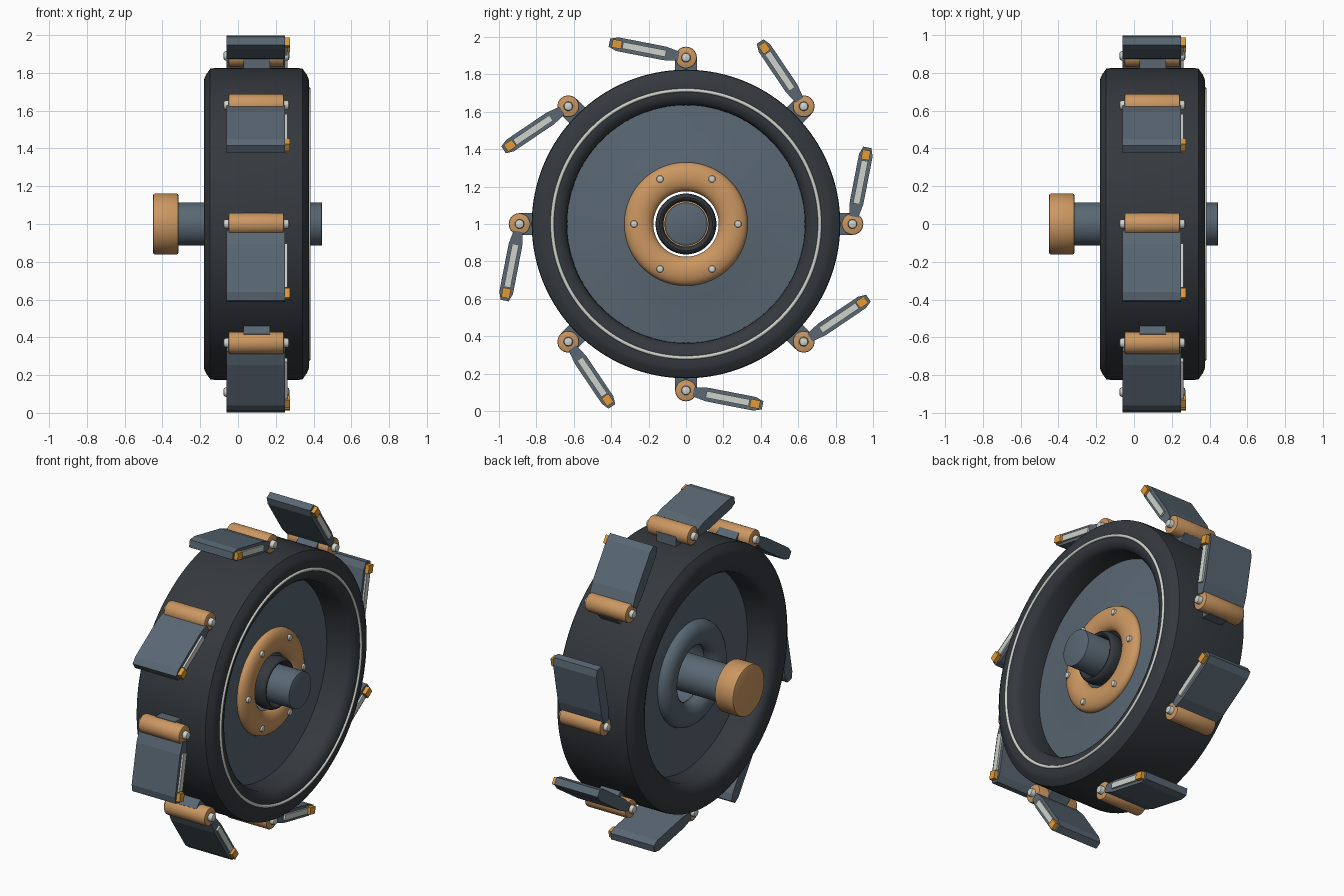
import bpy, bmesh
from math import sin, cos, pi, radians
from mathutils import Matrix, Vector

if "Cube" in bpy.data.objects:
    bpy.data.objects.remove(bpy.data.objects["Cube"])

C = Vector((0, 0, 1))  # wheel centre; the axle runs along x


def material(name, rgb):
    m = bpy.data.materials.new(name)
    m.diffuse_color = (*rgb, 1)
    m.use_nodes = True
    m.node_tree.nodes["Principled BSDF"].inputs["Base Color"].default_value = m.diffuse_color
    return m


SLATE = material("slate", (0.10, 0.135, 0.17))
RUBBER = material("rubber", (0.035, 0.041, 0.048))
COPPER = material("copper", (0.60, 0.31, 0.12))
PALE = material("pale", (0.62, 0.65, 0.60))
AMBER = material("amber", (0.75, 0.33, 0.04))


def finish(name, bm, mat, smooth=True):
    bmesh.ops.recalc_face_normals(bm, faces=bm.faces)
    me = bpy.data.meshes.new(name)
    bm.to_mesh(me)
    bm.free()
    me.materials.append(mat)
    ob = bpy.data.objects.new(name, me)
    bpy.context.collection.objects.link(ob)
    if smooth:
        bpy.ops.object.select_all(action='DESELECT')
        ob.select_set(True)
        bpy.context.view_layer.objects.active = ob
        bpy.ops.object.shade_smooth_by_angle(angle=radians(40))
    return ob


def lathe(name, profile, mat, centre=C, n=96):
    """Revolve a closed (x, radius) profile; points with radius 0 become caps."""
    bm = bmesh.new()
    rings = []
    for x, r in profile:
        if r == 0:
            rings.append([bm.verts.new(centre + Vector((x, 0, 0)))] * n)
        else:
            rings.append([bm.verts.new(centre + Vector((x, r * cos(2 * pi * i / n), r * sin(2 * pi * i / n))))
                          for i in range(n)])
    for a, b in zip(rings, rings[1:] + rings[:1]):
        for i in range(n):
            j = (i + 1) % n
            vs = list(dict.fromkeys((a[i], a[j], b[j], b[i])))
            if len(vs) > 2:
                bm.faces.new(vs)
    return finish(name, bm, mat)


def rod(name, x0, x1, r, bevel, mat, centre=C, n=48):
    """Solid cylinder along x with rounded ends."""
    arc = [(bevel * (1 - sin(t)), r - bevel * (1 - cos(t))) for t in (pi / 2, pi / 4, 0)]
    prof = [(x0, 0)] + [(x0 + d, q) for d, q in arc] + [(x1 - d, q) for d, q in arc[::-1]] + [(x1, 0)]
    return lathe(name, prof, mat, centre, n)


def oval(x, r, rx, rr, n=20):
    """Oval section for ring shaped parts."""
    return [(x + rx * cos(2 * pi * i / n), r + rr * sin(2 * pi * i / n)) for i in range(n)]


def prism(name, outline, x0, x1, mat, origin, angle):
    """Extrude a (u, v) outline along x, with u turned to the given angle in the yz plane."""
    bm = bmesh.new()
    u, v = Vector((0, cos(angle), sin(angle))), Vector((0, -sin(angle), cos(angle)))
    ends = [[bm.verts.new(origin + u * a + v * b + Vector((x, 0, 0))) for a, b in outline] for x in (x0, x1)]
    bm.faces.new(ends[0])
    bm.faces.new(ends[1])
    for i in range(len(outline)):
        j = (i + 1) % len(outline)
        bm.faces.new((ends[0][i], ends[0][j], ends[1][j], ends[1][i]))
    return finish(name, bm, mat, smooth=False)


def box(u0, u1, h):
    return [(u0, -h), (u1, -h), (u1, h), (u0, h)]


# Tyre, mirrored about its mid plane
MID = 0.0975
half = [(0.095, 0.635), (0.235, 0.637), (0.262, 0.655), (0.2775, 0.69),
        (0.2775, 0.765), (0.268, 0.788), (0.245, 0.822), (0.225, 0.825)]
lathe("tyre", [(MID + x, r) for x, r in half] + [(MID - x, r) for x, r in half[::-1]], RUBBER, n=128)
lathe("sidewall_ring", oval(0.375, 0.715, 0.01, 0.01, 10), PALE, n=128)

# Wheel disc with raised hub on both sides
dish = [(0.09, 0.65), (0.095, 0.60), (0.103, 0.50), (0.115, 0.40), (0.13, 0.30), (0.135, 0.20)]
lathe("wheel_disc", [(MID + x, r) for x, r in dish] + [(MID - x, r) for x, r in dish[::-1]], SLATE)
lathe("hub_ring_front", oval(MID + 0.13, 0.2525, 0.045, 0.0775), COPPER)
lathe("hub_ring_back", oval(MID - 0.13, 0.2525, 0.06, 0.0775), SLATE)
for i in range(6):
    a = i * pi / 3
    rod("hub_bolt", 0.24, 0.282, 0.019, 0.008, PALE, C + Vector((0, 0.278 * cos(a), 0.278 * sin(a))), 16)

# Axle, collar and end cap
rod("axle", -0.33, 0.445, 0.115, 0.006, SLATE)
lathe("axle_collar", oval(0.25, 0.1415, 0.05, 0.021), RUBBER)
rod("axle_cap", -0.45, -0.315, 0.162, 0.012, COPPER)

# Eight hinged paddles around the tread
blade = [(0.04, -0.024), (0.115, -0.037), (0.375, -0.037), (0.417, -0.022),
         (0.417, 0.022), (0.375, 0.037), (0.115, 0.037), (0.04, 0.024)]
for i in range(8):
    a = i * pi / 4
    hinge = C + Vector((0, cos(a), sin(a))) * 0.89
    tilt = a + radians(79)
    prism("hinge_bracket", box(0.79, 0.885, 0.06), 0.03, 0.17, SLATE, C, a)
    rod("hinge_barrel", -0.05, 0.243, 0.058, 0.008, COPPER, hinge, 32)
    rod("hinge_pin", -0.077, 0.272, 0.025, 0.012, PALE, hinge, 20)
    prism("paddle", blade, -0.06, 0.25, SLATE, hinge, tilt)
    prism("paddle_strip", box(0.11, 0.345, 0.018), 0.245, 0.262, PALE, hinge, tilt)
    prism("paddle_tip_light", box(0.35, 0.402, 0.022), 0.24, 0.275, AMBER, hinge, tilt)
